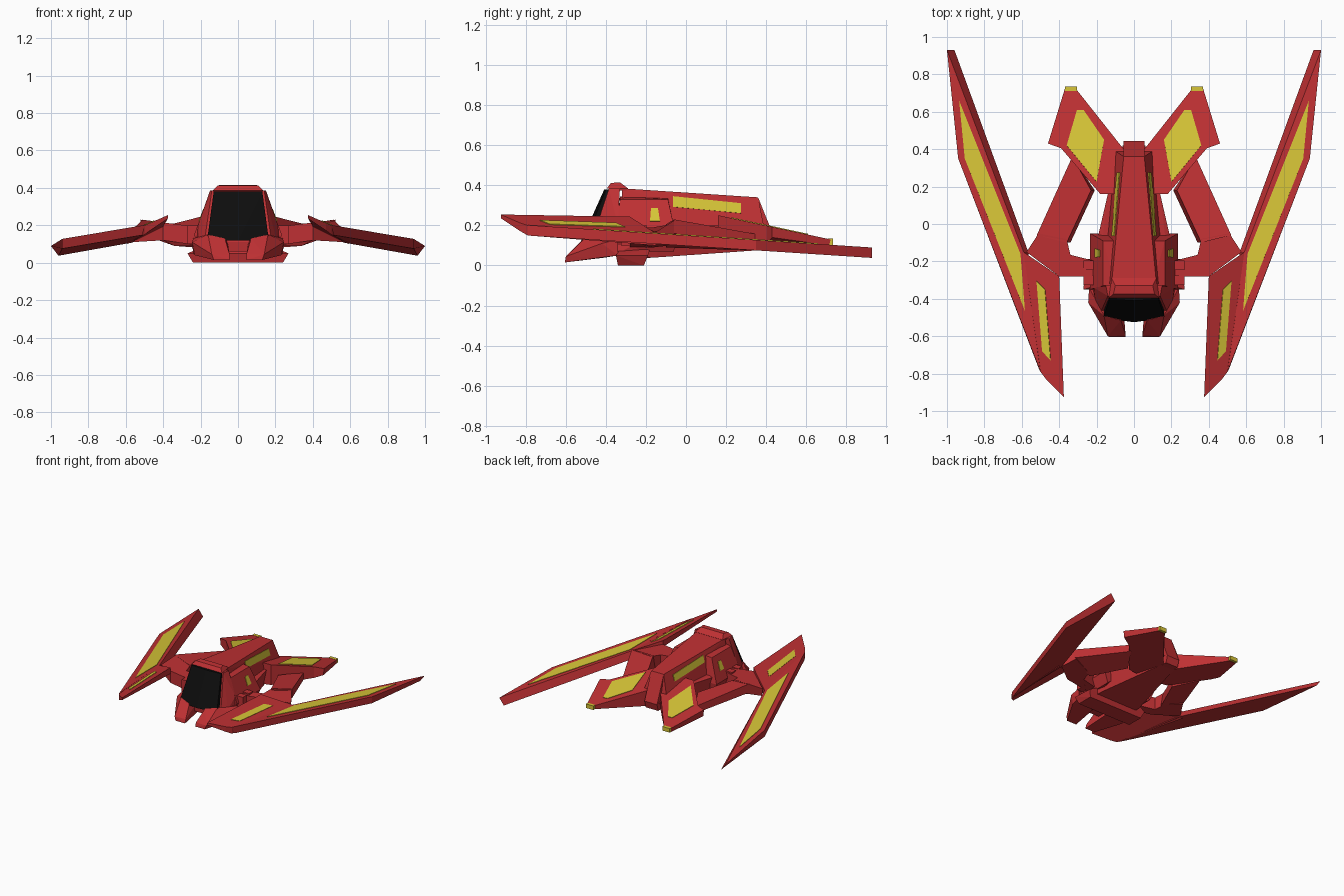
import bpy, bmesh
from mathutils import Vector


def material(name, rgb):
    m = bpy.data.materials.new(name)
    m.diffuse_color = (*rgb, 1)
    return m


RED = material("hull red", (0.52, 0.03, 0.033))
YELLOW = material("panel yellow", (0.68, 0.56, 0.038))
BLACK = material("canopy black", (0.004, 0.004, 0.004))


def finish(name, bm, mat, mirror):
    bmesh.ops.recalc_face_normals(bm, faces=bm.faces)
    me = bpy.data.meshes.new(name)
    bm.to_mesh(me)
    bm.free()
    me.materials.append(mat)
    ob = bpy.data.objects.new(name, me)
    bpy.context.collection.objects.link(ob)
    if mirror:
        ob.modifiers.new("Mirror", 'MIRROR').use_mirror_merge = False
    return ob


def hull(name, pts, mat=RED, mirror=False):
    """Convex solid. Centre parts get mirrored points, side parts a mirror modifier."""
    bm = bmesh.new()
    if not mirror:
        pts = list(pts) + [(-x, y, z) for x, y, z in pts if x > 0]
    for p in pts:
        bm.verts.new(p)
    res = bmesh.ops.convex_hull(bm, input=bm.verts)
    junk = [v for v in res["geom_interior"] + res["geom_unused"]
            if isinstance(v, bmesh.types.BMVert) and not v.link_faces]
    bmesh.ops.delete(bm, geom=list(set(junk)), context='VERTS')
    bmesh.ops.dissolve_limit(bm, angle_limit=0.02, verts=bm.verts, edges=bm.edges)
    return finish(name, bm, mat, mirror)


def slab(name, top, bottom, mat=RED):
    """Solid between two matching outlines, mirrored to both sides."""
    bm = bmesh.new()
    a = [bm.verts.new(p) for p in top]
    b = [bm.verts.new(p) for p in bottom]
    bm.faces.new(a)
    bm.faces.new(b[::-1])
    n = len(a)
    for i in range(n):
        j = (i + 1) % n
        bm.faces.new((a[i], b[i], b[j], a[j]))
    return finish(name, bm, mat, True)


def plate(name, pts, t=0.004):
    """Thin yellow panel lying on a surface."""
    p = [Vector(q) for q in pts]
    n = (p[2] - p[0]).cross(p[3] - p[1]).normalized() * t
    slab(name, [q + n for q in p], [q - n for q in p], YELLOW)


def wing_z(y):
    return 0.15 - 0.065 * y


def prong_z(x):
    return 0.419 - 0.439 * x


def fin_z(y):
    return 0.285 - 0.215 * y


# Outer blades with a sloped inner edge
top = [(1.0, .93), (.94, .35), (.50, -.79), (.59, -.15)]
low = [(.96, .93), (.94, .35), (.51, -.77), (.565, -.15)]
slab("wing_blade", [(x, y, wing_z(y)) for x, y in top],
     [(x, y, wing_z(y) - .052) for x, y in low])
plate("wing_panel", [(x, y, wing_z(y)) for x, y in
      [(.935, .66), (.607, -.16), (.583, -.465), (.905, .35)]])

# Front prongs, tilted up toward the body
top = [(.59, -.15), (.50, -.79), (.47, -.83), (.375, -.925), (.40, -.28)]
drop = [.06, .05, .04, .018, .05]
slab("wing_prong", [(x, y, prong_z(x)) for x, y in top],
     [(x, y, prong_z(x) - d) for (x, y), d in zip(top, drop)])
plate("prong_panel", [(x, y, prong_z(x)) for x, y in
      [(.52, -.305), (.475, -.35), (.445, -.73), (.49, -.68)]])

# Wing arm and swept brace
slab("wing_arm",
     [(.20, -.20, .19), (.34, -.165, .19), (.36, -.08, .205), (.51, -.05, .23),
      (.575, -.15, .168), (.40, -.28, .215), (.20, -.28, .19)],
     [(.20, -.20, .09), (.34, -.165, .09), (.36, -.08, .10), (.51, -.05, .15),
      (.565, -.15, .11), (.40, -.28, .12), (.20, -.28, .09)])
slab("wing_brace",
     [(.33, .36, .155), (.23, .18, .175), (.36, -.10, .205), (.52, -.06, .23)],
     [(.33, .36, .10), (.21, .18, .08), (.34, -.10, .09), (.52, -.06, .16)])

# Rear fins, their panels and end caps
top = [(.37, .722), (.31, .722), (.055, .40), (.10, .16), (.18, .16), (.39, .405), (.46, .43)]
slab("rear_fin", [(x, y, fin_z(y)) for x, y in top],
     [(.37, .715, .10), (.31, .715, .10), (.055, .40, .075), (.10, .16, .08),
      (.18, .16, .09), (.39, .405, .11), (.455, .43, .14)])
plate("fin_panel", [(x, y, fin_z(y)) for x, y in
      [(.305, .61), (.27, .61), (.16, .45), (.20, .225), (.36, .42)]])
hull("fin_cap", [(x, y, z) for x in (.305, .37) for y in (.71, .735) for z in (.102, .134)],
     YELLOW, True)

# Upper spine with a yellow stripe on each wall
hull("spine", [(.12, -.32, .385), (.055, .36, .34), (.165, -.32, .19), (.10, .39, .19)])


def wall(y, z):
    t = (y + .32) / .68
    tz = .385 - .045 * t
    return (.12 - .065 * t + .045 * (tz - z) / (tz - .19) + .002, y, z)


plate("spine_stripe", [wall(-.065, .345), wall(.275, .31), wall(.275, .26), wall(-.065, .292)])
hull("spine_cap", [(.135, -.395, .385), (.11, -.375, .412), (.10, -.33, .415),
                   (.12, -.29, .385), (.12, -.30, .37)])
hull("tail_block", [(.055, .36, .34), (.055, .40, .21), (.055, .445, .13),
                    (.055, .43, .075), (.055, .30, .08)])

# Lower fuselage
hull("fuselage", [(.20, -.35, .20), (.22, -.34, .06), (.19, -.33, .03), (.18, -.15, .04),
                  (.20, -.10, .19), (.14, .16, .20), (.11, .16, .078), (.06, .42, .14),
                  (.05, .42, .08)])

# Cockpit frame and black canopy
hull("cockpit_frame", [(.14, -.385, .385), (.15, -.33, .385), (.215, -.34, .20),
                       (.225, -.35, .06), (.18, -.475, .11), (.14, -.47, .06), (.205, -.42, .12)])
hull("canopy", [(0, -.408, .38), (.13, -.40, .38), (.165, -.503, .12), (0, -.525, .12),
                (.13, -.37, .38), (.165, -.46, .12)], BLACK)

# Split nose jaws and belly skid
hull("nose_jaw", [(.24, -.34, .13), (.24, -.34, .05), (.245, -.42, .11), (.23, -.42, .04),
                  (.14, -.60, .045), (.13, -.605, .015), (.045, -.605, .015), (.045, -.595, .045),
                  (.07, -.515, .13), (.16, -.49, .15), (.06, -.40, .04), (.06, -.40, .13)],
     mirror=True)
hull("belly_skid", [(.24, -.34, 0), (.24, -.21, 0), (.27, -.35, .05), (.26, -.19, .05),
                    (.2, -.33, .08), (.2, -.18, .08)])

# Side pods with windows and brackets
hull("side_pod", [(.10, -.33, .345), (.165, -.33, .33), (.165, -.09, .33), (.10, -.09, .335),
                  (.235, -.35, .15), (.235, -.05, .15), (.10, -.05, .15),
                  (.20, -.34, .07), (.20, -.06, .07), (.10, -.34, .07)], mirror=True)
plate("pod_window", [(.1825, -.175, .285), (.1825, -.14, .285),
                     (.208, -.13, .22), (.208, -.18, .22)])
for i, y in enumerate((-.22, -.30)):
    hull(f"pod_bracket_{i + 1}", [(x, y + dy, z) for x in (.20, .27) for dy in (-.025, .025)
                                  for z in (.10, .20)], mirror=True)
